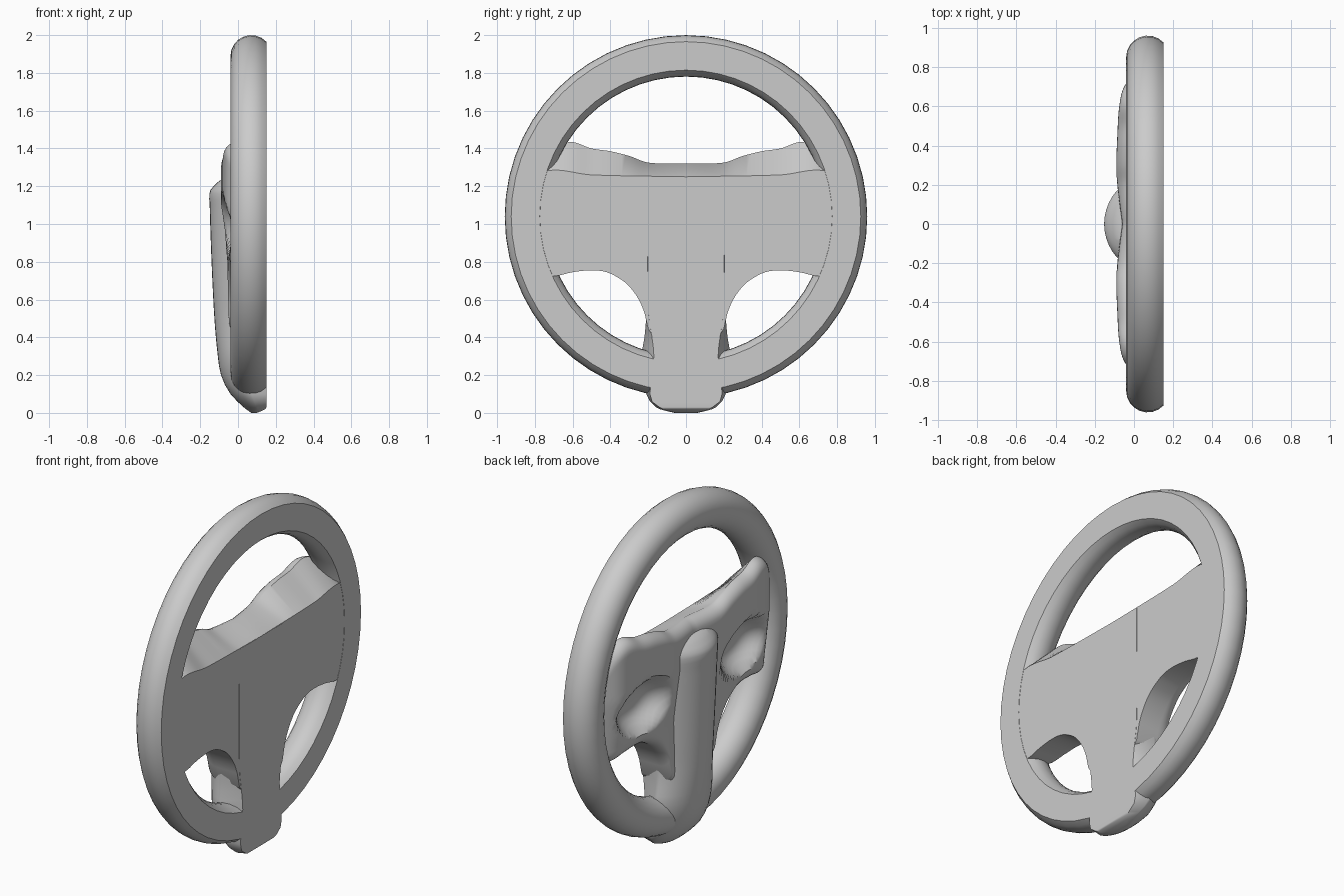
import bpy, bmesh, math

cube = bpy.data.objects.get("Cube")
if cube:
    bpy.data.objects.remove(cube, do_unlink=True)

grey = bpy.data.materials.new("plain grey")
grey.use_nodes = True
colour = (0.6, 0.6, 0.6, 1)
grey.diffuse_color = colour
grey.node_tree.nodes["Principled BSDF"].inputs["Base Color"].default_value = colour

FRONT = 0.15      # flat face plane
CENTRE = 1.04     # height of the rim centre


def interp(table, v):
    """Smooth interpolation through (position, value) pairs."""
    if v <= table[0][0]:
        return table[0][1]
    for i in range(len(table) - 1):
        (a, p), (b, q) = table[i], table[i + 1]
        if v <= b:
            t = (v - a) / (b - a)
            before = table[max(i - 1, 0)]
            after = table[min(i + 2, len(table) - 1)]
            m = (q - before[1]) / (b - before[0]) * (b - a)
            n = (after[1] - p) / (after[0] - a) * (b - a)
            s = t * t * (3 - 2 * t)
            return (p + (q - p) * s + m * t * (1 - t) ** 2
                    - n * t * t * (1 - t))
    return table[-1][1]


def loft(name, rings, closed=False):
    """Skin a list of equal rings, capped unless closed."""
    bm = bmesh.new()
    rows = [[bm.verts.new(p) for p in ring] for ring in rings]
    n = len(rows[0])
    pairs = list(zip(rows, rows[1:]))
    if closed:
        pairs.append((rows[-1], rows[0]))
    else:
        bm.faces.new(rows[0])
        bm.faces.new(rows[-1])
    for a, b in pairs:
        for i in range(n):
            j = (i + 1) % n
            bm.faces.new((a[i], a[j], b[j], b[i]))
    bmesh.ops.recalc_face_normals(bm, faces=bm.faces)
    mesh = bpy.data.meshes.new(name)
    bm.to_mesh(mesh)
    bm.free()
    mesh.materials.append(grey)
    obj = bpy.data.objects.new(name, mesh)
    bpy.context.collection.objects.link(obj)
    bpy.ops.object.select_all(action="DESELECT")
    obj.select_set(True)
    bpy.context.view_layer.objects.active = obj
    bpy.ops.object.shade_smooth_by_angle(angle=math.radians(40))


# Rim: round tube sliced flat on its front
tube, radius = 0.11, 0.85
cut = math.acos((FRONT - 0.07) / tube)
section = []
for i in range(17):
    a = cut + (math.tau - 2 * cut) * i / 16
    section.append((0.07 + tube * math.cos(a), radius + tube * math.sin(a)))
rim = []
for i in range(56):
    a = math.tau * i / 56
    rim.append([(x, r * math.sin(a), CENTRE + r * math.cos(a)) for x, r in section])
loft("rim", rim, closed=True)

# Spokes: one wide plate, lofted sideways, with two thumb hollows at the back
top_back = [(0, 1.32), (0.2, 1.325), (0.3, 1.36), (0.4, 1.385), (0.5, 1.4),
            (0.62, 1.435), (0.72, 1.38), (0.8, 1.2)]
top_front = [(0, 1.25), (0.5, 1.26), (0.74, 1.28), (0.8, 1.19)]
bottom = [(0, 0.4), (0.19, 0.42), (0.22, 0.53), (0.25, 0.6), (0.3, 0.67),
          (0.35, 0.71), (0.42, 0.745), (0.5, 0.755), (0.6, 0.745),
          (0.7, 0.725), (0.8, 0.75)]
back = [(0, -0.06), (0.2, -0.085), (0.3, -0.09), (0.45, -0.085),
        (0.6, -0.075), (0.7, -0.05), (0.8, 0.03)]


def back_surface(y, z):
    x = interp(back, y)
    x += 0.035 * min(max((1.1 - z) / 0.3, 0), 1)
    d = math.hypot((y - 0.46) / 0.25, (z - 0.99) / 0.17)
    return x + 0.12 * max(0, 1 - d ** 4) ** 2


spokes = []
for i in range(-40, 41):
    y = 0.02 * i
    ay = abs(y)
    lo, hi = interp(bottom, ay), interp(top_back, ay)
    ring = [(FRONT - 0.001, y, lo), (FRONT - 0.001, y, interp(top_front, ay))]
    steps = 32
    for k in range(steps + 1):
        # closer rows towards both rounded edges
        t = (1 - math.cos(math.pi * k / steps)) / 2
        z = hi + (lo - hi) * t
        edge = max(0, min(hi - z, z - lo, 0.07)) / 0.07
        x = back_surface(ay, z) + 0.07 * (1 - math.sqrt(max(0, edge * (2 - edge))))
        ring.append((min(x, 0.13), y, z))
    spokes.append(ring)
loft("spokes", spokes)

# Centre column with rounded foot: height -> front width, side width, depth
front_half = [(0, 0.05), (0.02, 0.12), (0.06, 0.18), (0.12, 0.19), (0.2, 0.18),
              (0.3, 0.17), (0.4, 0.18), (0.55, 0.2), (1.25, 0.2)]
side_half = [(0, 0.06), (0.02, 0.14), (0.06, 0.19), (0.1, 0.21), (0.2, 0.22),
             (0.3, 0.235), (0.4, 0.22), (0.55, 0.21), (1.25, 0.24)]
depth = [(0, 0.07), (0.03, 0.03), (0.1, -0.04), (0.2, -0.09), (0.33, -0.11),
         (0.5, -0.125), (0.8, -0.14), (1.1, -0.15), (1.17, -0.15),
         (1.21, -0.12), (1.25, -0.07)]
front_depth = [(0, 0.1), (0.02, 0.145), (0.03, FRONT), (1.25, FRONT)]
heights = [0, 0.01, 0.02, 0.03, 0.06] + [0.1 + 0.05 * i for i in range(21)]
heights += [1.13, 1.16, 1.18, 1.2, 1.22, 1.25]
column = []
for z in heights:
    fw, sw, xb = (interp(t, z) for t in (front_half, side_half, depth))
    xf = min(interp(front_depth, z), FRONT)
    side = xf - (xf - xb) * 0.4
    ring = [(xf, fw, z)]
    for k in range(21):
        a = math.pi * k / 20
        bulge = math.sin(a) ** 1.2 if 0 < k < 20 else 0
        ring.append((side + (xb - side) * bulge, sw * math.cos(a), z))
    ring.append((xf, -fw, z))
    column.append(ring)
loft("centre_column", column)
